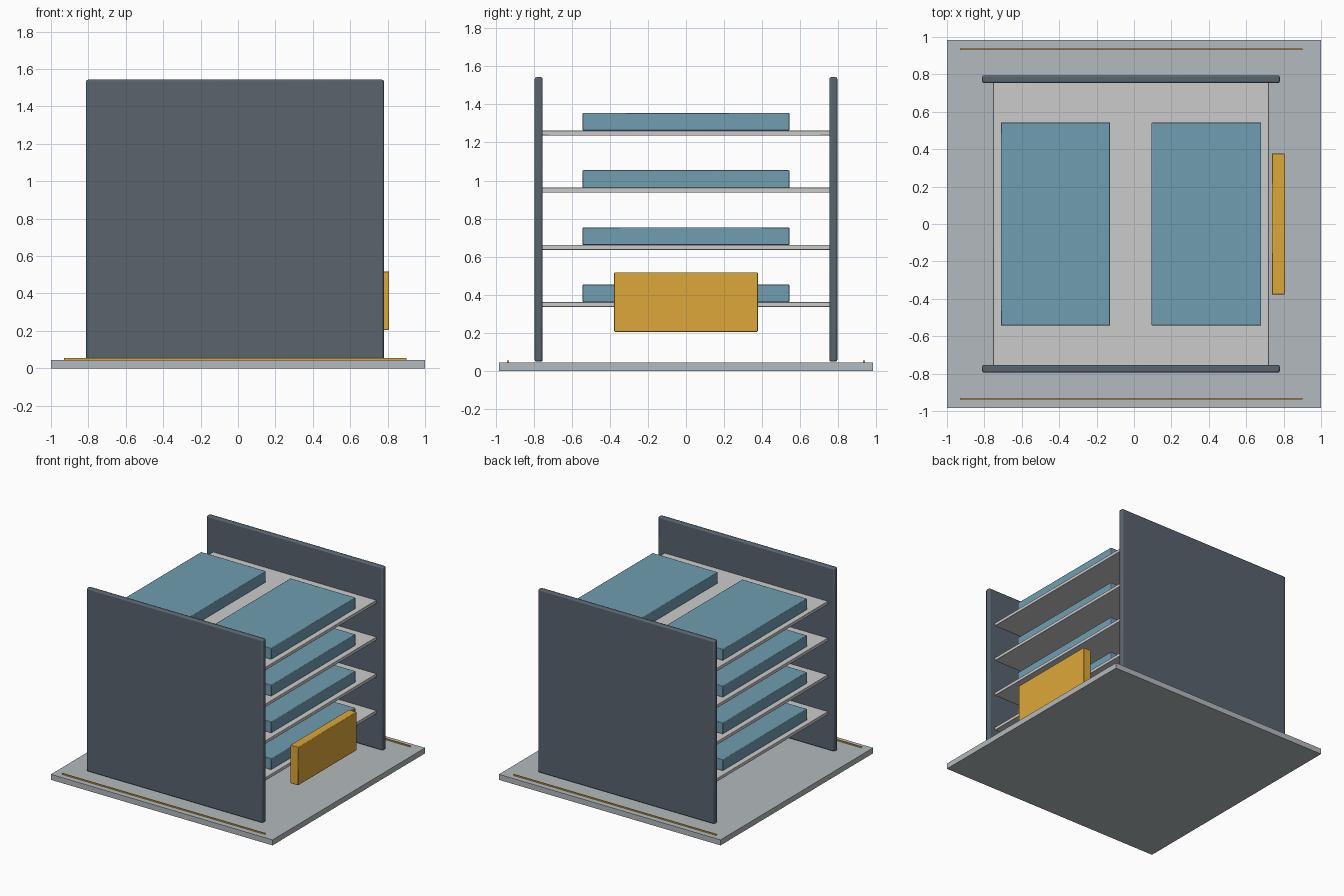
import bpy

if "Cube" in bpy.data.objects:
    bpy.data.objects.remove(bpy.data.objects["Cube"])


def material(name, rgb):
    m = bpy.data.materials.new(name)
    m.diffuse_color = (*rgb, 1)
    m.use_nodes = True
    m.node_tree.nodes["Principled BSDF"].inputs["Base Color"].default_value = m.diffuse_color
    return m


slate = material("slate", (0.10, 0.125, 0.155))
blue = material("blue", (0.16, 0.34, 0.44))
amber = material("amber", (0.72, 0.39, 0.04))
pale = material("pale_grey", (0.45, 0.49, 0.51))


def box(name, x, y, z, bevel=0.0, mat=None):
    """Box from (min, max) ranges with optionally rounded edges."""
    ranges = (x, y, z)
    bpy.ops.mesh.primitive_cube_add(size=1, location=[(a + b) / 2 for a, b in ranges])
    ob = bpy.context.object
    ob.name = name
    ob.scale = [b - a for a, b in ranges]
    bpy.ops.object.transform_apply(location=False, rotation=False, scale=True)
    if mat:
        ob.data.materials.append(mat)
    if bevel:
        mod = ob.modifiers.new("round_edges", 'BEVEL')
        mod.width = bevel
        mod.segments = 2
        bpy.ops.object.shade_smooth_by_angle()
    return ob


# Base plate
box("base_plate", (-1, 1), (-0.983, 0.983), (0, 0.045), mat=pale)

# Side panels and thin edge strips, front and back
for side, s in (("front", -1), ("back", 1)):
    box(f"{side}_panel", (-0.812, 0.78), sorted((s * 0.753, s * 0.795)),
        (0.048, 1.543), 0.01, slate)
    box(f"{side}_edge_strip", (-0.93, 0.9), sorted((s * 0.931, s * 0.939)),
        (0.045, 0.055), mat=amber)

# Four shelves, each carrying two trays
for i in range(4):
    z = 0.336 + 0.3 * i
    box(f"shelf_{i + 1}", (-0.753, 0.722), (-0.757, 0.757), (z, z + 0.026), 0.003)
    for label, x in (("left", (-0.712, -0.128)), ("right", (0.094, 0.68))):
        box(f"{label}_tray_{i + 1}", x, (-0.543, 0.543),
            (z + 0.026, z + 0.118), 0.004, blue)

# Control box hanging at the right opening
box("control_box", (0.737, 0.807), (-0.377, 0.377), (0.205, 0.518), 0.004, amber)
